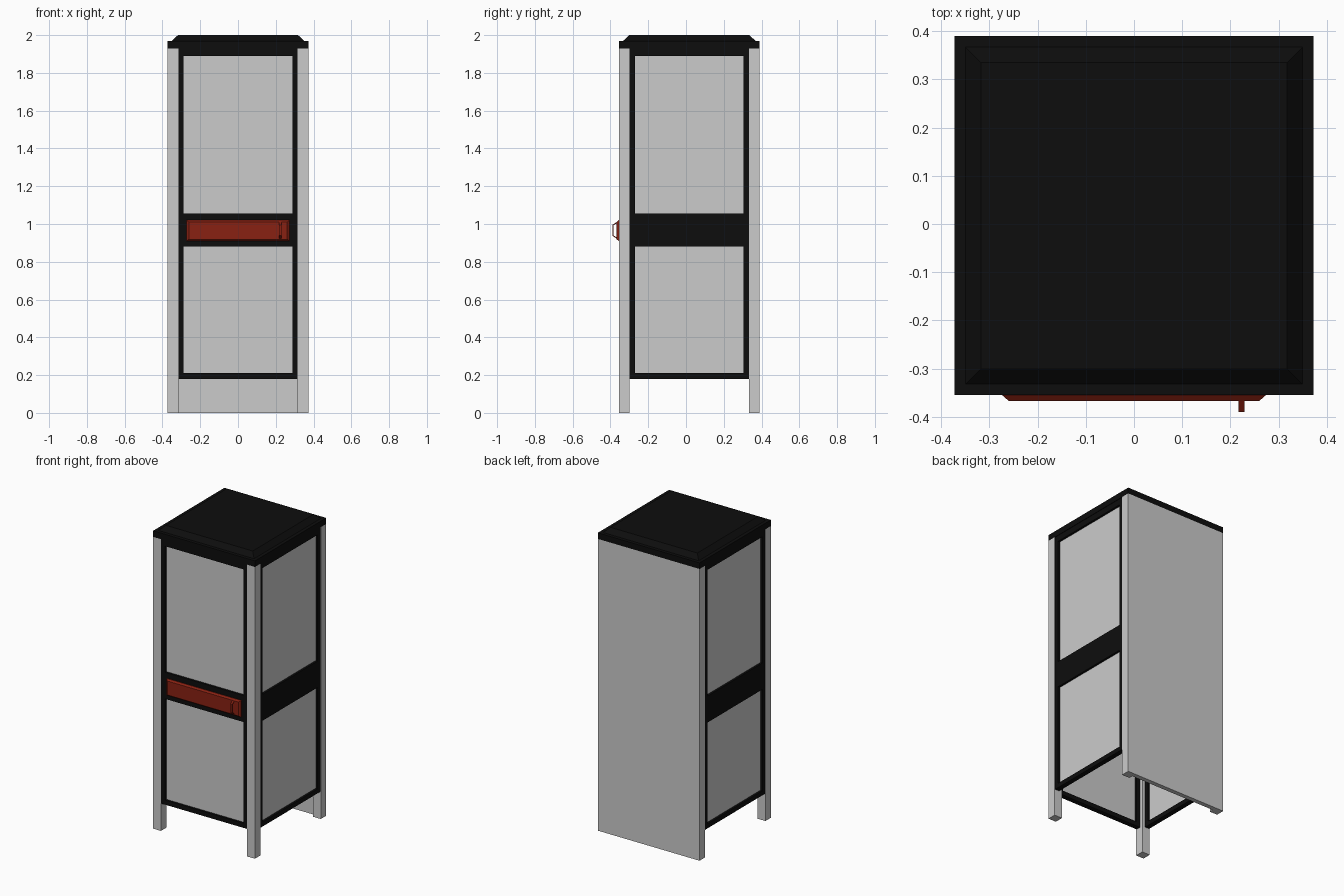
import bpy, bmesh
from math import radians
from mathutils import Matrix, Vector

if "Cube" in bpy.data.objects:
    bpy.data.objects.remove(bpy.data.objects["Cube"])

YC = 0.0175          # body centre in y (the handle sticks out in front)
H = 0.3725           # body half width
POST = 0.057
IN = H - POST        # half width between the posts


def material(name, color):
    m = bpy.data.materials.new(name)
    m.diffuse_color = (*color, 1)
    m.use_nodes = True
    m.node_tree.nodes["Principled BSDF"].inputs["Base Color"].default_value = m.diffuse_color
    return m


BLACK = material("black paint", (0.004, 0.004, 0.004))
RED = material("red paint", (0.25, 0.015, 0.006))


def add_box(bm, x0, x1, y0, y1, z0, z1):
    size = Matrix.Diagonal((x1 - x0, y1 - y0, z1 - z0, 1))
    mid = Matrix.Translation(((x0 + x1) / 2, (y0 + y1) / 2, (z0 + z1) / 2))
    bmesh.ops.create_cube(bm, size=1, matrix=mid @ size)


def loft(bm, rings):
    """Closed solid through a stack of equally sized point rings."""
    vs = [[bm.verts.new(p) for p in r] for r in rings]
    n = len(vs[0])
    for a, b in zip(vs, vs[1:]):
        for i in range(n):
            bm.faces.new((a[i], a[(i + 1) % n], b[(i + 1) % n], b[i]))
    bm.faces.new(vs[0][::-1])
    bm.faces.new(vs[-1])


def finish(name, bm, mat=None, angle=0):
    bmesh.ops.recalc_face_normals(bm, faces=bm.faces)
    turn = Matrix.Translation((0, YC, 0)) @ Matrix.Rotation(radians(angle), 4, 'Z')
    bm.transform(turn)
    me = bpy.data.meshes.new(name)
    bm.to_mesh(me)
    bm.free()
    ob = bpy.data.objects.new(name, me)
    bpy.context.collection.objects.link(ob)
    if mat:
        me.materials.append(mat)
    return ob


# Corner posts
for sx, side in ((-1, "left"), (1, "right")):
    for sy, end in ((-1, "front"), (1, "back")):
        bm = bmesh.new()
        xs, ys = sorted((sx * H, sx * IN)), sorted((sy * H, sy * IN))
        add_box(bm, *xs, *ys, 0, 1.93)
        finish(f"{end}_{side}_post", bm)

# Solid back wall between the back posts, down to the ground
bm = bmesh.new()
add_box(bm, -IN, IN, H - 0.03, H, 0, 1.93)
finish("back_wall", bm)

# Framed window walls: front, right and left
F0, F1 = -H + 0.003, -H + 0.035
W = IN - 0.028       # half width of the window openings
for name, angle in (("front", 0), ("right", 90), ("left", -90)):
    bm = bmesh.new()
    for z0, z1 in ((0.18, 0.21), (0.88, 1.055), (1.89, 1.935)):
        add_box(bm, -W, W, F0, F1, z0, z1)
    for s in (-1, 1):
        add_box(bm, *sorted((s * W, s * IN)), F0, F1, 0.18, 1.935)
    finish(f"{name}_frame", bm, BLACK, angle)
    for part, z0, z1 in (("lower", 0.21, 0.88), ("upper", 1.055, 1.89)):
        bm = bmesh.new()
        add_box(bm, -W, W, F0 + 0.014, F0 + 0.02, z0, z1)
        finish(f"{name}_{part}_window", bm, None, angle)

# Roof slab with a sloped cap
bm = bmesh.new()
loft(bm, [[(a * h, b * h, z) for a, b in ((-1, -1), (1, -1), (1, 1), (-1, 1))]
          for h, z in ((H, 1.93), (H, 1.97), (0.35, 1.97), (0.318, 2.0))])
finish("roof", bm, BLACK)

# Door plate with sloped edges
bm = bmesh.new()
loft(bm, [[(x, y - YC, z) for x, z in ((-a, 0.965 - b), (a, 0.965 - b), (a, 0.965 + b), (-a, 0.965 + b))]
          for a, b, y in ((0.273, 0.055, -0.352), (0.273, 0.055, -0.356), (0.26, 0.046, -0.367))])
finish("door_plate", bm, RED)

# Bracket-shaped pull handle
outer = [(-0.366, 0.922), (-0.39, 0.938), (-0.39, 0.995), (-0.366, 1.011)]
inner = [(-0.366, 0.928), (-0.385, 0.941), (-0.385, 0.992), (-0.366, 1.005)]
bm = bmesh.new()
loft(bm, [[(x, y - YC, z) for y, z in outer + inner[::-1]] for x in (0.217, 0.229)])
finish("door_handle", bm, RED)
